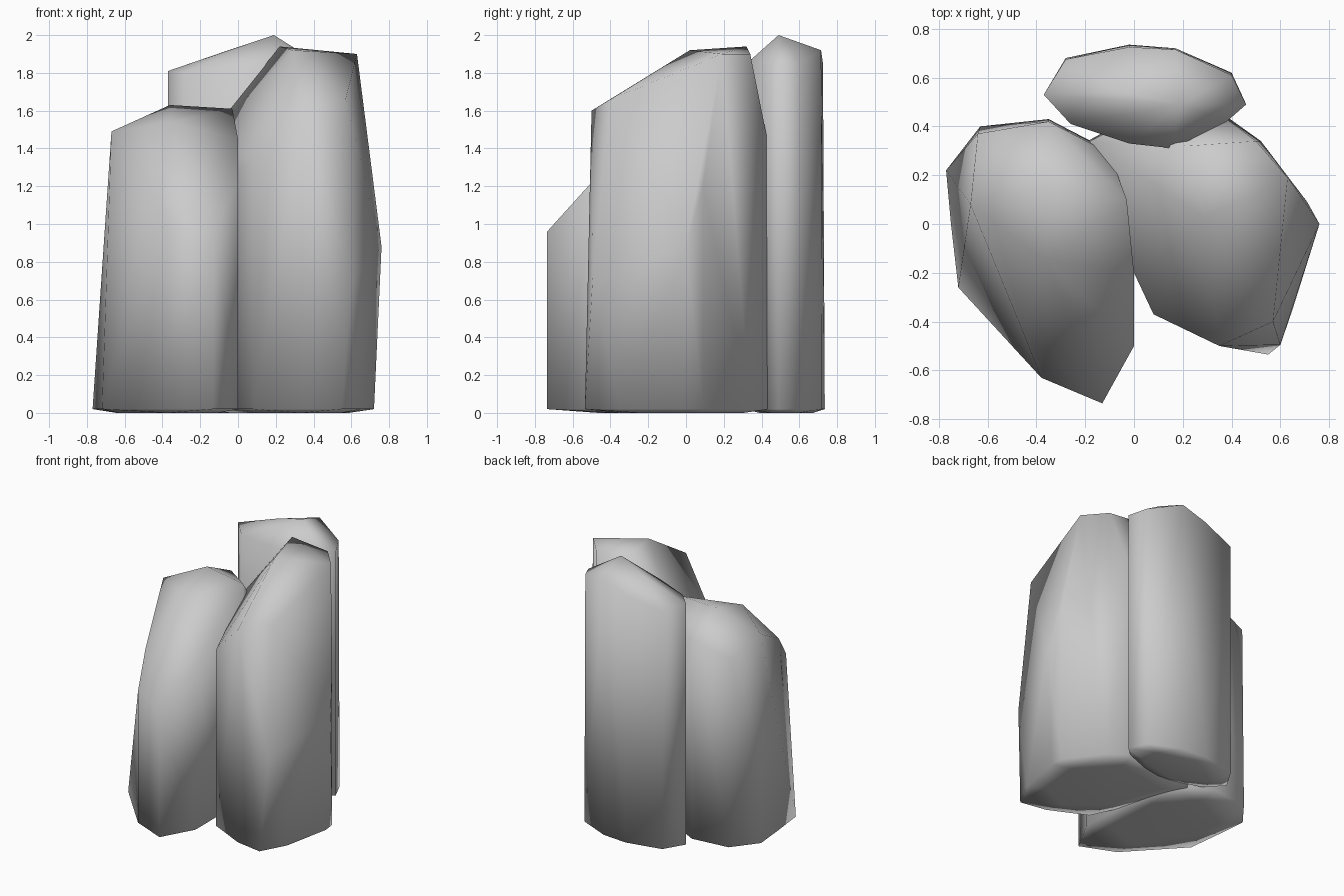
import bpy, bmesh, math


def rock(name, foot, shoulders):
    """Stone column: convex hull of a footprint ring and its upper corners."""
    bm = bmesh.new()
    cx = sum(p[0] for p in foot) / len(foot)
    cy = sum(p[1] for p in foot) / len(foot)
    pts = [(x, y, 0.02) for x, y in foot] + shoulders
    # slightly bulging underside
    pts += [(cx + (x - cx) * 0.7, cy + (y - cy) * 0.7, 0.0) for x, y in foot[::2]]
    for p in pts:
        bm.verts.new(p)
    res = bmesh.ops.convex_hull(bm, input=bm.verts)
    junk = {g for g in res["geom_interior"] + res["geom_unused"]
            if isinstance(g, bmesh.types.BMVert)}
    bmesh.ops.delete(bm, geom=list(junk), context='VERTS')
    bmesh.ops.recalc_face_normals(bm, faces=bm.faces)
    me = bpy.data.meshes.new(name)
    bm.to_mesh(me)
    bm.free()
    ob = bpy.data.objects.new(name, me)
    bpy.context.collection.objects.link(ob)
    # fully smooth, edges read as soft folds
    me.polygons.foreach_set("use_smooth", [True] * len(me.polygons))
    return ob


# short left column, sloping down to the front
rock("left_rock",
     [(-.77, .22), (-.63, .40), (-.35, .43), (-.10, .30), (-.03, .10), (0, -.20),
      (0, -.50), (-.13, -.735), (-.38, -.63), (-.72, -.26), (-.75, 0)],
     [(-.67, .08, 1.49), (-.64, .37, 1.40), (-.35, .42, 1.50), (-.36, .15, 1.63),
      (-.36, -.15, 1.54), (-.10, .29, 1.42), (-.03, .10, 1.61), (0, -.20, 1.45),
      (0, -.50, 1.22), (-.13, -.735, .96), (-.38, -.63, 1.0), (-.46, -.43, 1.21)])

# tall right column, peak at the back
rock("right_rock",
     [(0, -.20), (.08, -.37), (.35, -.50), (.55, -.535), (.65, -.35), (.72, .0),
      (.71, .09), (.52, .34), (.38, .44), (-.08, .40), (-.19, .34), (-.08, .24)],
     [(0, -.20, 1.29), (.08, -.37, 1.33), (.35, -.50, 1.60), (.57, -.40, 1.66),
      (.60, -.495, .70), (.76, .0, .88), (.71, .09, 1.2),
      (.63, .19, 1.90), (.50, .34, 1.90), (.22, .32, 1.94), (.29, .02, 1.92),
      (.38, .43, 1.45), (-.08, .39, 1.45), (-.18, .34, 1.43), (-.08, .24, 1.47)])

# flat back column
rock("back_rock",
     [(-.37, .53), (-.28, .68), (-.02, .735), (.17, .72), (.40, .62), (.46, .49),
      (.38, .42), (.16, .31), (-.02, .33), (-.26, .41)],
     [(-.37, .53, 1.81), (-.28, .675, 1.78), (-.02, .725, 1.85), (.17, .715, 1.92),
      (.40, .61, 1.85), (.46, .49, 1.83), (.38, .42, 1.84), (.16, .31, 1.84),
      (-.02, .33, 1.82), (-.26, .41, 1.80), (.19, .49, 2.0), (-.05, .54, 1.92)])
